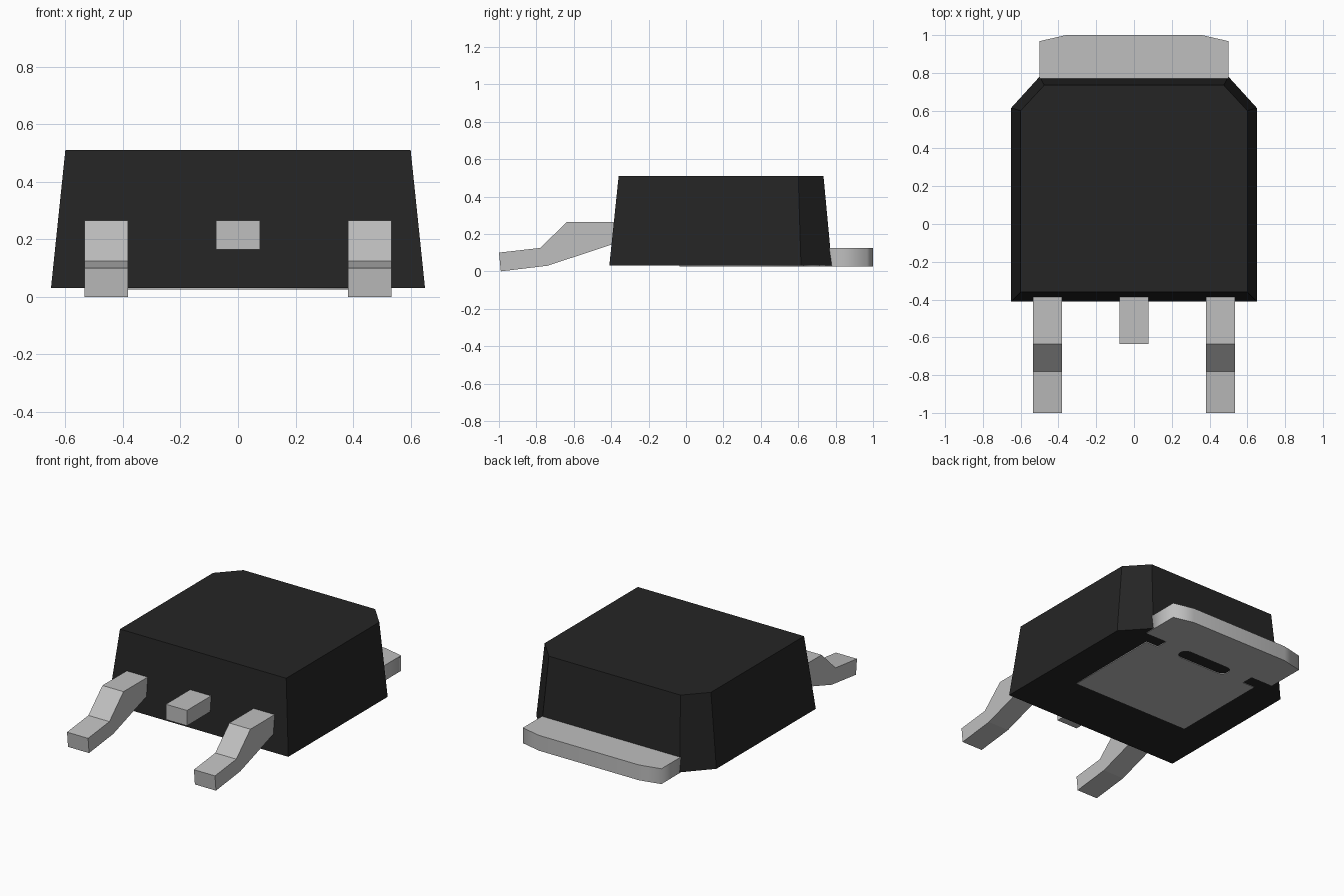
import bpy, bmesh, math

cube = bpy.data.objects.get("Cube")
if cube:
    bpy.data.objects.remove(cube, do_unlink=True)


def material(name, value):
    m = bpy.data.materials.new(name)
    m.use_nodes = True
    col = (value, value, value, 1)
    m.diffuse_color = col
    m.node_tree.nodes["Principled BSDF"].inputs["Base Color"].default_value = col
    return m


BLACK = material("black_plastic", 0.018)
METAL = material("tinned_metal", 0.52)


def loft(name, ring_a, ring_b, mat):
    """Solid between two matching rings of 3D points."""
    bm = bmesh.new()
    a = [bm.verts.new(p) for p in ring_a]
    b = [bm.verts.new(p) for p in ring_b]
    bm.faces.new(a)
    bm.faces.new(b)
    n = len(a)
    for i in range(n):
        j = (i + 1) % n
        bm.faces.new((a[i], a[j], b[j], b[i]))
    bmesh.ops.recalc_face_normals(bm, faces=bm.faces)
    mesh = bpy.data.meshes.new(name)
    bm.to_mesh(mesh)
    bm.free()
    mesh.materials.append(mat)
    ob = bpy.data.objects.new(name, mesh)
    bpy.context.collection.objects.link(ob)
    return ob


def mirrored(half):
    """Complete a right-half outline with its reflection in x."""
    return half + [(-x, y) for x, y in reversed(half)]


# Tapered package body with two chamfered rear corners
base = mirrored([(0.65, -0.41), (0.65, 0.615), (0.50, 0.78)])
top = mirrored([(0.60, -0.36), (0.60, 0.60), (0.475, 0.735)])
loft("package_body", [(x, y, 0.03) for x, y in base],
     [(x, y, 0.51) for x, y in top], BLACK)

# Bent outer leads and short cut-off middle lead, swept along x
BENT = [(-0.33, 0.265), (-0.635, 0.265), (-0.78, 0.125), (-1.0, 0.10),
        (-0.99, 0.0), (-0.74, 0.03), (-0.33, 0.165)]
STUB = [(-0.33, 0.265), (-0.635, 0.265), (-0.635, 0.165), (-0.33, 0.165)]
for name, cx, profile in (("right_lead", -0.458, BENT), ("middle_lead", 0, STUB),
                          ("left_lead", 0.458, BENT)):
    loft(name, [(cx - 0.076, y, z) for y, z in profile],
         [(cx + 0.076, y, z) for y, z in profile], METAL)

# Heat tab: filled outline with side notches and a rounded slot
outline = mirrored([(0.43, -0.035), (0.43, 0.63), (0.34, 0.63), (0.34, 0.71),
                    (0.50, 0.71), (0.50, 0.968), (0.36, 1.0)])
slot = []
for side in (1, -1):
    for k in range(9):
        t = side * math.pi / 2 * (k / 4 - 1) if side > 0 else math.pi / 2 + math.pi * k / 8
        slot.append((side * 0.145 + 0.045 * math.cos(t), 0.665 + 0.045 * math.sin(t)))

curve = bpy.data.curves.new("heat_tab", 'CURVE')
curve.dimensions = '2D'
curve.fill_mode = 'BOTH'
curve.extrude = 0.05
for pts in (outline, slot):
    sp = curve.splines.new('POLY')
    sp.points.add(len(pts) - 1)
    for p, (x, y) in zip(sp.points, pts):
        p.co = (x, y, 0, 1)
    sp.use_cyclic_u = True
curve.materials.append(METAL)
tab = bpy.data.objects.new("heat_tab", curve)
tab.location.z = 0.075
bpy.context.collection.objects.link(tab)
bpy.ops.object.select_all(action='DESELECT')
tab.select_set(True)
bpy.context.view_layer.objects.active = tab
bpy.ops.object.convert(target='MESH')

# Weld the tab into one clean solid
bm = bmesh.new()
bm.from_mesh(tab.data)
bmesh.ops.remove_doubles(bm, verts=bm.verts, dist=0.0005)
bmesh.ops.recalc_face_normals(bm, faces=bm.faces)
bm.to_mesh(tab.data)
bm.free()
